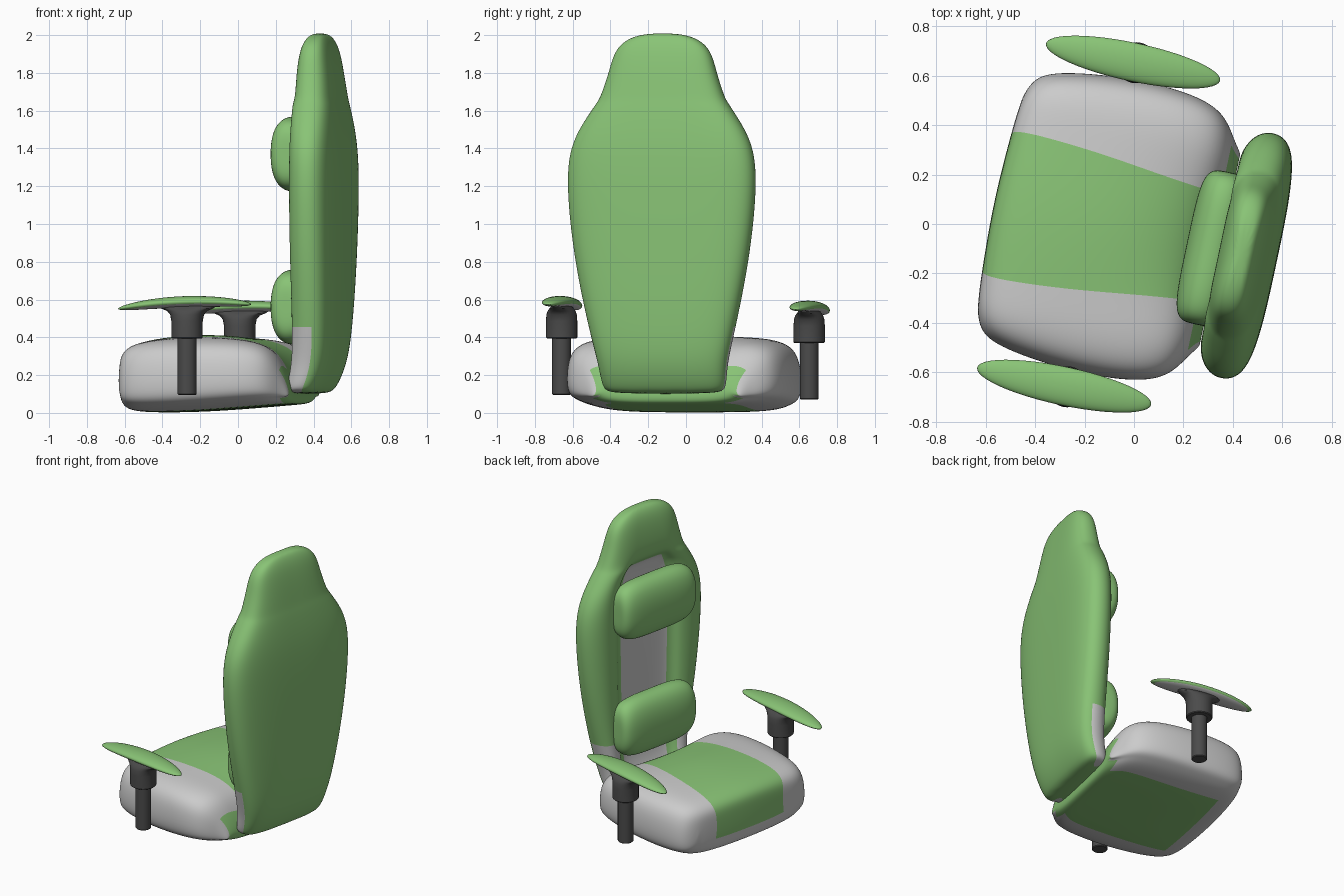
import bpy, bmesh, math
from mathutils import Matrix, Vector

if "Cube" in bpy.data.objects:
    bpy.data.objects.remove(bpy.data.objects["Cube"])

# The chair faces -x and is turned slightly about z
PLACE = Matrix.Translation((-0.145, 0, 0)) @ Matrix.Rotation(math.radians(-12), 4, 'Z')


def colour(name, rgb):
    m = bpy.data.materials.new(name)
    m.diffuse_color = (*rgb, 1)
    m.use_nodes = True
    m.node_tree.nodes["Principled BSDF"].inputs["Base Color"].default_value = m.diffuse_color
    return m


GREEN = colour("green_fabric", (0.25, 0.55, 0.18))
GREY = colour("grey_fabric", (0.55, 0.55, 0.55))
DARK = colour("dark_plastic", (0.07, 0.07, 0.07))


def finish(bm, name, mats, subsurf=0, angle=None):
    bmesh.ops.recalc_face_normals(bm, faces=bm.faces)
    bm.transform(PLACE)
    me = bpy.data.meshes.new(name)
    bm.to_mesh(me)
    bm.free()
    for m in mats:
        me.materials.append(m)
    ob = bpy.data.objects.new(name, me)
    bpy.context.collection.objects.link(ob)
    if subsurf:
        mod = ob.modifiers.new("smooth", 'SUBSURF')
        mod.levels = mod.render_levels = subsurf
    me.shade_smooth()
    if angle:
        bpy.context.view_layer.objects.active = ob
        ob.select_set(True)
        bpy.ops.object.shade_smooth_by_angle(angle=math.radians(angle))
        ob.select_set(False)
    return ob


def loft(rings, mat_of=lambda seg, col: 0, strip_caps=False):
    """Skin closed rings of points; mat_of picks the material slot."""
    bm = bmesh.new()
    vs = [[bm.verts.new(p) for p in r] for r in rings]
    n = len(vs[0])
    for s in range(len(vs) - 1):
        for c in range(n):
            d = (c + 1) % n
            f = bm.faces.new((vs[s][c], vs[s][d], vs[s + 1][d], vs[s + 1][c]))
            f.material_index = mat_of(s, c)
    for ring, seg in ((vs[0], 0), (vs[-1], len(vs) - 2)):
        if not strip_caps:
            bm.faces.new(ring)
            continue
        # close the end with strips that follow the columns
        h = n // 2
        for c in range(h // 2):
            for sgn in (1, -1):
                idx = dict.fromkeys((sgn * k) % n for k in (c, c + 1, h - c - 1, h - c))
                bm.faces.new([ring[k] for k in idx]).material_index = mat_of(seg, c)
    return bm


def mirror_ring(half):
    """Half outline in (v, other), first and last points on the centre line."""
    return half + [(-v, o) for v, o in half[-2:0:-1]]


# Seat: sections from front to rear (u, half width, centre top, bolster top, bottom, seam, bow)
seat_sections = [
    (-0.435, 0.44, 0.27, 0.24, 0.09, 0.33, 0.03),
    (-0.425, 0.52, 0.345, 0.31, 0.02, 0.34, 0.045),
    (-0.33, 0.57, 0.395, 0.365, 0.00, 0.34, 0.03),
    (-0.05, 0.605, 0.425, 0.385, 0.005, 0.31, 0),
    (0.22, 0.605, 0.405, 0.39, 0.025, 0.26, 0),
    (0.40, 0.56, 0.33, 0.36, 0.04, 0.24, 0),
    (0.465, 0.45, 0.20, 0.25, 0.045, 0.24, 0),
    (0.505, 0.40, 0.13, 0.13, 0.055, 0.24, 0),
]
rings = []
for u, w, zc, zb, z0, s, bow in seat_sections:
    h = zb - z0
    half = [(0, zc), (s, (zc + zb) / 2), (0.5 * (s + w), zb + 0.01), (0.94 * w, zb - 0.08 * h),
            (w, z0 + 0.62 * h), (w, z0 + 0.2 * h), (0.9 * w, z0 + 0.04),
            (min(0.42, 0.75 * w), z0), (0, z0)]
    rings.append([(u + bow * (v / w) ** 2, v, z) for v, z in mirror_ring(half)])


def seat_mat(seg, col):
    c = min(col, 15 - col)
    if c == 0 or (seg == 6 and c in (1, 2, 6)) or (c == 7 and seg >= 2):
        return 0
    return 1


finish(loft(rings, seat_mat, True), "seat", [GREEN, GREY], 3)

# Backrest: sections upwards (z, half width, front u, rear u, panel half width, recess)
back_sections = [
    (0.10, 0.30, 0.47, 0.60, 0.18, 0.00),
    (0.13, 0.34, 0.47, 0.64, 0.20, 0.03),
    (0.25, 0.35, 0.50, 0.695, 0.21, 0.06),
    (0.42, 0.395, 0.51, 0.72, 0.22, 0.07),
    (0.80, 0.48, 0.505, 0.735, 0.23, 0.07),
    (1.20, 0.525, 0.505, 0.74, 0.24, 0.07),
    (1.42, 0.505, 0.505, 0.735, 0.24, 0.07),
    (1.57, 0.41, 0.505, 0.72, 0.21, 0.07),
    (1.64, 0.36, 0.50, 0.71, 0.15, 0.06),
    (1.67, 0.34, 0.50, 0.705, 0.13, 0.00),
    (1.80, 0.295, 0.50, 0.69, 0.10, 0.00),
    (1.92, 0.265, 0.515, 0.67, 0.09, 0.00),
    (1.985, 0.19, 0.54, 0.645, 0.06, 0.00),
    (2.01, 0.08, 0.57, 0.62, 0.03, 0.00),
]
rings = []
for z, w, uf, ub, p, d in back_sections:
    t = ub - uf
    lip = (p + 0.02, uf + 0.01) if d else (0.4 * w + 0.3 * p, uf)
    half = [(0, uf + d), (p, uf + d), lip,
            (0.5 * (p + w) + 0.02, uf - 0.01 if d else uf + 0.04 * t),
            (0.97 * w, uf + 0.2 * t), (w, uf + 0.6 * t), (0.88 * w, ub - 0.1 * t),
            (0.5 * w, ub), (0, ub)]
    rings.append([(u, v, z) for v, u in mirror_ring(half)])


def back_mat(seg, col):
    c = min(col, 15 - col)
    return 1 if (c == 0 and seg < 8) or (c in (2, 3, 4) and seg < 3) else 0


finish(loft(rings, back_mat), "backrest", [GREEN, GREY], 3)


# Neck and lumbar pillows: rounded blocks
def pillow(name, z):
    bm = bmesh.new()
    bmesh.ops.create_cube(bm, size=2)
    bmesh.ops.subdivide_edges(bm, edges=bm.edges[:], cuts=11, use_grid_fill=True)
    for v in bm.verts:
        c = v.co.copy()
        q = (abs(c.x) ** 2.3 + abs(c.z) ** 2.3) ** (1 / 2.3)
        r = (q ** 4.5 + abs(c.y) ** 4.5) ** (1 / 4.5)
        c /= r
        v.co = Vector((0.475 + 0.108 * c.x, 0.315 * c.y, z + 0.2 * c.z))
    finish(bm, name, [GREEN], 1)


pillow("neck_pillow", 1.37)
pillow("lumbar_pillow", 0.56)


# Armrests: post, flared collar and curved pad on each side
def ellipse_ring(u, v, z, rx, ry, n=32):
    return [(u + rx * math.cos(a), v + ry * math.sin(a), z)
            for a in (2 * math.pi * i / n for i in range(n))]


def turned(name, v, dz, profile):
    bm = loft([ellipse_ring(0.015, v, z + dz, rx, ry) for z, rx, ry in profile])
    finish(bm, name, [DARK], 0, 35)


for side, v, dz in (("left", -0.67, 0.0), ("right", 0.67, -0.025)):
    turned(side + "_arm_post", v, dz,
           [(0.095, 0.045, 0.045), (0.10, 0.05, 0.05), (0.42, 0.05, 0.05)])
    turned(side + "_arm_collar", v, dz,
           [(0.395, 0.078, 0.078), (0.40, 0.083, 0.083), (0.485, 0.083, 0.083),
            (0.52, 0.09, 0.08), (0.54, 0.108, 0.072), (0.552, 0.14, 0.06), (0.565, 0.16, 0.045)])
    bm = bmesh.new()
    bmesh.ops.create_uvsphere(bm, u_segments=48, v_segments=24, radius=1)
    for f in bm.faces:
        f.material_index = 1 if f.calc_center_median().z < -0.4 else 0
    for p in bm.verts:
        x, y, z = p.co
        p.co = Vector((0.002 + 0.36 * x, v + 0.078 * y,
                       0.588 + dz + 0.03 * z + 0.012 * x - 0.025 * x * x))
    finish(bm, side + "_arm_pad", [GREEN, GREY])
